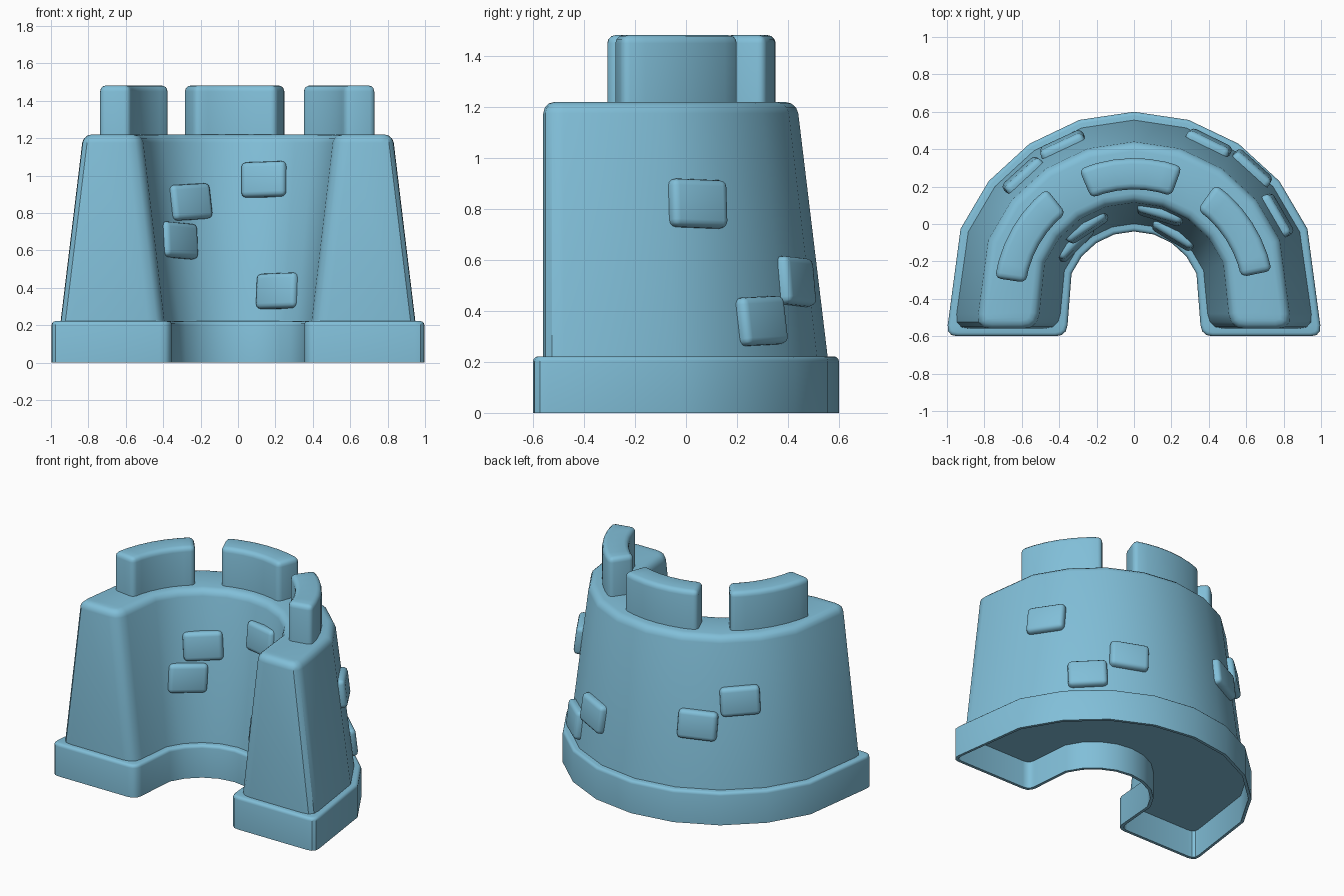
import bpy, bmesh, math
from mathutils import Matrix, Vector

if "Cube" in bpy.data.objects:
    bpy.data.objects.remove(bpy.data.objects["Cube"])

CY = -0.4                      # centre of the ring, in y
STEPS = [0, 17, 34, 51, 68]    # facet angles of half the ring, measured from the back
BODY_TOP = 1.22

blue = bpy.data.materials.new("light blue")
blue.diffuse_color = (0.22, 0.52, 0.69, 1)
blue.use_nodes = True
blue.node_tree.nodes["Principled BSDF"].inputs["Base Color"].default_value = blue.diffuse_color


def polar(r, deg):
    a = math.radians(deg)
    return Vector((r * math.sin(a), CY + r * math.cos(a)))


def side(r, front_x, front_y, turn, c):
    """One wall line of the horseshoe, with its front corners rounded."""
    half = [polar(r, a) for a in STEPS]
    p = Vector((front_x, front_y))
    a = p + (half[-1] - p).normalized() * c
    b = p + Vector((turn * c, 0))
    for i in range(4):
        t = i / 3
        half.append(a * (1 - t) ** 2 + p * 2 * t * (1 - t) + b * t * t)
    return [Vector((-v.x, v.y)) for v in reversed(half[1:])] + half


def horseshoe(ro, ri, front_y, z, c):
    outer = side(ro, ro * 1.004, front_y, -1, c)
    inner = side(ri, ri, front_y, 1, c)
    return [v.to_3d() + Vector((0, 0, z)) for v in outer + inner[::-1]]


def finish(name, bm):
    bmesh.ops.recalc_face_normals(bm, faces=bm.faces)
    me = bpy.data.meshes.new(name)
    bm.to_mesh(me)
    bm.free()
    me.materials.append(blue)
    ob = bpy.data.objects.new(name, me)
    bpy.context.collection.objects.link(ob)
    bpy.ops.object.select_all(action='DESELECT')
    ob.select_set(True)
    bpy.context.view_layer.objects.active = ob
    bpy.ops.object.shade_smooth_by_angle(angle=math.radians(35))
    return ob


def loft(rings):
    """Skin closed rings and cap both ends with strips across the wall."""
    bm = bmesh.new()
    vs = [[bm.verts.new(p) for p in ring] for ring in rings]
    n = len(vs[0])
    for lo, hi in zip(vs, vs[1:]):
        for i in range(n):
            j = (i + 1) % n
            bm.faces.new((lo[i], lo[j], hi[j], hi[i]))
    for ring in (vs[0], vs[-1]):
        for i in range(n // 2 - 1):
            bm.faces.new((ring[i], ring[i + 1], ring[n - 2 - i], ring[n - 1 - i]))
    bmesh.ops.recalc_face_normals(bm, faces=bm.faces)
    return bm, vs


def bevel(bm, edges, width, segments=3):
    bmesh.ops.bevel(bm, geom=edges, offset=width, offset_type='OFFSET',
                    segments=segments, profile=0.5, affect='EDGES',
                    clamp_overlap=False)


def rim(bm, ring):
    n = len(ring)
    return [bm.edges.get((ring[i], ring[(i + 1) % n])) for i in range(n)]


# Plinth, hollow underneath with a thin lip
bm, vs = loft([horseshoe(0.98, 0.38, -0.58, 0.19, 0.05),
               horseshoe(0.98, 0.38, -0.58, 0.0, 0.05),
               horseshoe(1.0, 0.36, -0.6, 0.0, 0.06),
               horseshoe(1.0, 0.36, -0.6, 0.222, 0.06)])
bevel(bm, rim(bm, vs[-1]), 0.02)
finish("plinth", bm)

# Tapered tower wall
bm, vs = loft([horseshoe(0.957, 0.40, -0.56, 0.21, 0.08),
               horseshoe(0.835, 0.52, -0.56, BODY_TOP, 0.08)])
bevel(bm, rim(bm, vs[-1]), 0.045)
finish("tower_wall", bm)

# Three curved battlements
for name, mid in (("left", -60), ("middle", -1.5), ("right", 57)):
    bm = bmesh.new()
    n = 6
    grid = []
    for i in range(n + 1):
        a = mid - 21.5 + 43 * i / n
        grid.append([bm.verts.new((*polar(r, a), z))
                     for r, z in ((0.585, 1.17), (0.752, 1.17), (0.752, 1.482), (0.585, 1.482))])
    for s, t in zip(grid, grid[1:]):
        for k in range(4):
            m = (k + 1) % 4
            bm.faces.new((s[k], s[m], t[m], t[k]))
    bm.faces.new(grid[0])
    bm.faces.new(grid[-1][::-1])
    bmesh.ops.recalc_face_normals(bm, faces=bm.faces)
    bm.normal_update()
    sharp = [e for e in bm.edges if e.calc_face_angle() > 0.8
             and max(v.co.z for v in e.verts) > 1.3]
    bevel(bm, sharp, 0.032)
    finish("battlement_" + name, bm)

# Raised stones: angle from the back, height, roll
OUTER = [(59.7, 0.82, -2), (42.2, 0.36, 2), (25.7, 0.515, -3), (-25, 0.64, -3), (-42, 0.80, 2)]
INNER = [(-33.5, 0.858, 3), (-46, 0.652, -4), (17, 0.978, 2), (31.5, 0.382, 2)]


def stone(name, r, lean, deg, z, roll):
    bm = bmesh.new()
    bmesh.ops.create_cube(bm, size=1, matrix=Matrix.Diagonal((0.25, 0.085, 0.19, 1)))
    bevel(bm, bm.edges[:], 0.028)
    x, y = polar(r, deg)
    bm.transform(Matrix.Translation((x, y, z))
                 @ Matrix.Rotation(math.radians(-deg), 4, 'Z')
                 @ Matrix.Rotation(lean, 4, 'X')
                 @ Matrix.Rotation(math.radians(roll), 4, 'Y'))
    finish(name, bm)


for i, (deg, z, roll) in enumerate(OUTER):
    stone(f"outer_stone_{i + 1}", 0.946 - 0.12 * (z - 0.22), 0.12, deg, z, roll)
for i, (deg, z, roll) in enumerate(INNER):
    stone(f"inner_stone_{i + 1}", 0.396 + 0.12 * (z - 0.22), -0.12, deg, z, -roll)
